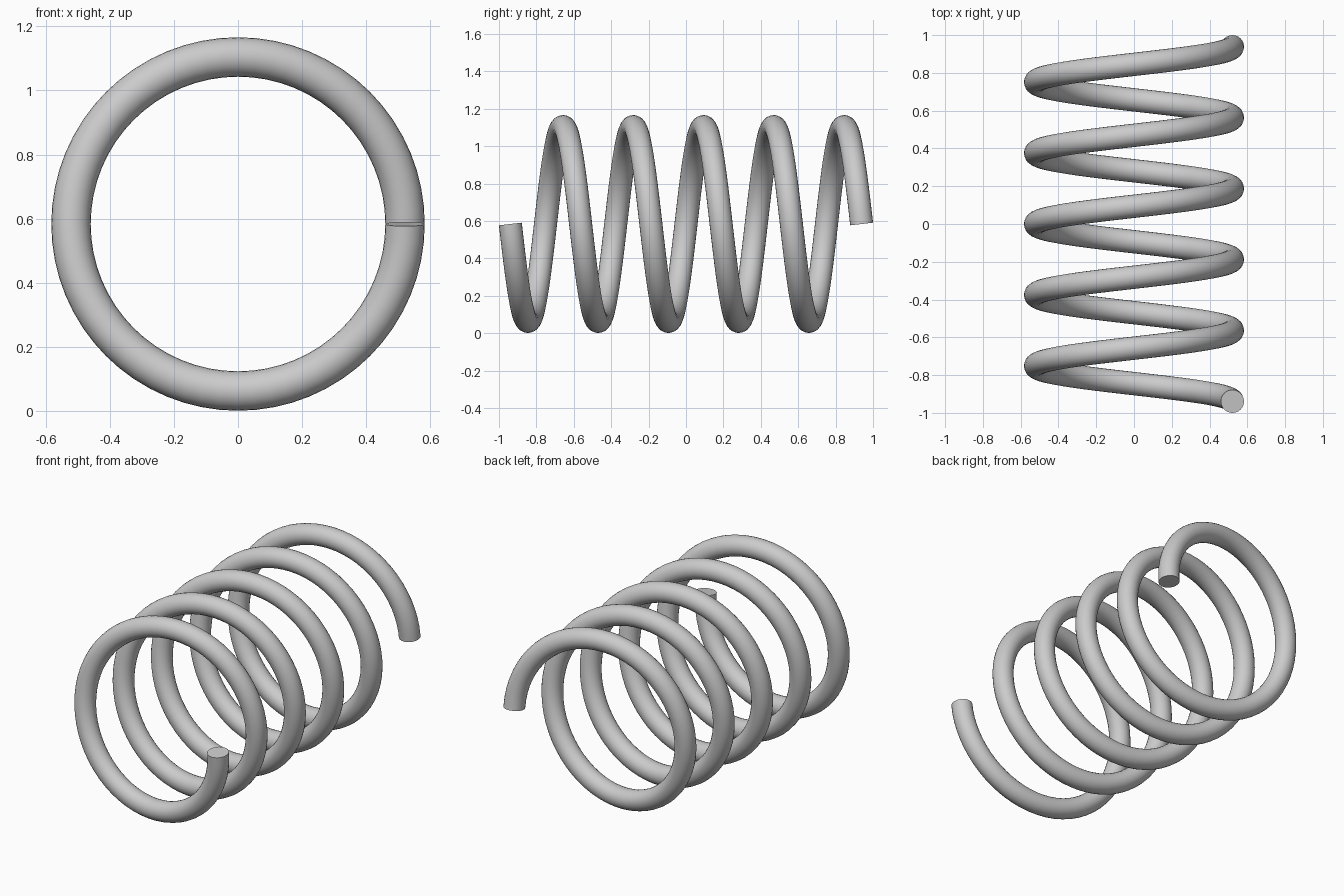
import bpy, bmesh
from math import sin, cos, pi, radians
from mathutils import Vector

if "Cube" in bpy.data.objects:
    bpy.data.objects.remove(bpy.data.objects["Cube"])

COIL_R, WIRE_R, TURNS = 0.521, 0.0615, 5
LENGTH = 1.878           # helix length along y
CENTRE_Z = 0.5835
STEPS, SIDES = 64 * TURNS, 24
RISE = LENGTH / (TURNS * 2 * pi)

bm = bmesh.new()
rings = []
for i in range(STEPS + 1):
    a = 2 * pi * TURNS * i / STEPS
    radial = Vector((cos(a), 0, -sin(a)))
    tangent = Vector((-COIL_R * sin(a), RISE, -COIL_R * cos(a))).normalized()
    side = tangent.cross(radial)
    centre = radial * COIL_R + Vector((0, -LENGTH / 2 + RISE * a, CENTRE_Z))
    rings.append([bm.verts.new(centre + WIRE_R * (radial * cos(2 * pi * k / SIDES)
                                                  + side * sin(2 * pi * k / SIDES)))
                  for k in range(SIDES)])

# wire skin
for r0, r1 in zip(rings, rings[1:]):
    for k in range(SIDES):
        n = (k + 1) % SIDES
        bm.faces.new((r0[k], r0[n], r1[n], r1[k]))

# flat cut ends
bm.faces.new(rings[0])
bm.faces.new(rings[-1])
bmesh.ops.recalc_face_normals(bm, faces=bm.faces[:])

mesh = bpy.data.meshes.new("coil_spring")
bm.to_mesh(mesh)
bm.free()
spring = bpy.data.objects.new("coil_spring", mesh)
bpy.context.collection.objects.link(spring)
bpy.context.view_layer.objects.active = spring
spring.select_set(True)
bpy.ops.object.shade_smooth_by_angle(angle=radians(35))
